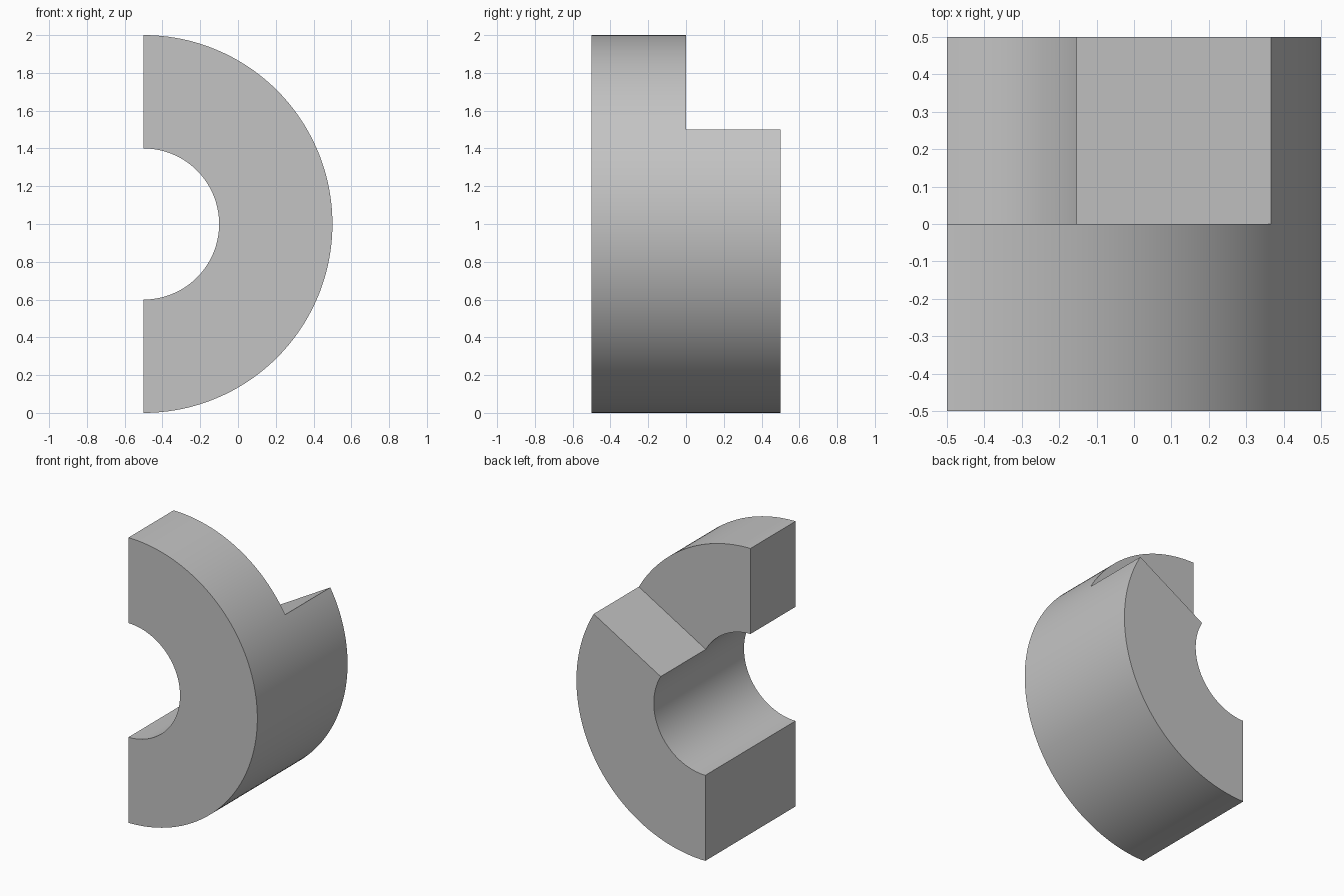
import bpy, bmesh, math

cube = bpy.data.objects.get("Cube")
if cube:
    bpy.data.objects.remove(cube)

grey = bpy.data.materials.new("light grey")
grey.use_nodes = True
colour = (0.55, 0.55, 0.55, 1)
grey.diffuse_color = colour
grey.node_tree.nodes["Principled BSDF"].inputs["Base Color"].default_value = colour

STEPS = 96                 # segments over the half turn
STEP_AT = STEPS * 2 // 3   # the rear layer stops 30 degrees above level
OUTER, INNER = 1.0, 0.4
bm = bmesh.new()


def arc(radius, y, last):
    """Arc of vertices from straight down upwards."""
    points = []
    for i in range(last + 1):
        a = math.pi * (i / STEPS - 0.5)
        points.append(bm.verts.new((radius * math.cos(a) - 0.5, y, radius * math.sin(a) + 1)))
    return points


# Front, middle and rear rings of outer and inner arcs
front, middle = [(arc(OUTER, y, STEPS), arc(INNER, y, STEPS)) for y in (-0.5, 0)]
rear = (arc(OUTER, 0.5, STEP_AT), arc(INNER, 0.5, STEP_AT))


def face(verts):
    bm.faces.new(verts)


def layer(a, b, last):
    """Curved walls and both radial end faces between two rings."""
    for side in range(2):
        for i in range(last):
            face((a[side][i], a[side][i + 1], b[side][i + 1], b[side][i]))
    for i in (0, last):
        face((a[0][i], a[1][i], b[1][i], b[0][i]))


def flat(ring, first=0):
    """Flat face between the arcs of a ring."""
    face(ring[0][first:] + ring[1][first:][::-1])


layer(front, middle, STEPS)
layer(middle, rear, STEP_AT)
flat(front)
flat(middle, STEP_AT)      # shoulder of the step
flat(rear)

bmesh.ops.recalc_face_normals(bm, faces=bm.faces)
mesh = bpy.data.meshes.new("stepped_half_ring")
bm.to_mesh(mesh)
bm.free()
mesh.materials.append(grey)
ring = bpy.data.objects.new("stepped_half_ring", mesh)
bpy.context.collection.objects.link(ring)

# Smooth curved walls with sharp rims
bpy.ops.object.select_all(action="DESELECT")
ring.select_set(True)
bpy.context.view_layer.objects.active = ring
bpy.ops.object.shade_smooth_by_angle(angle=math.radians(30))
